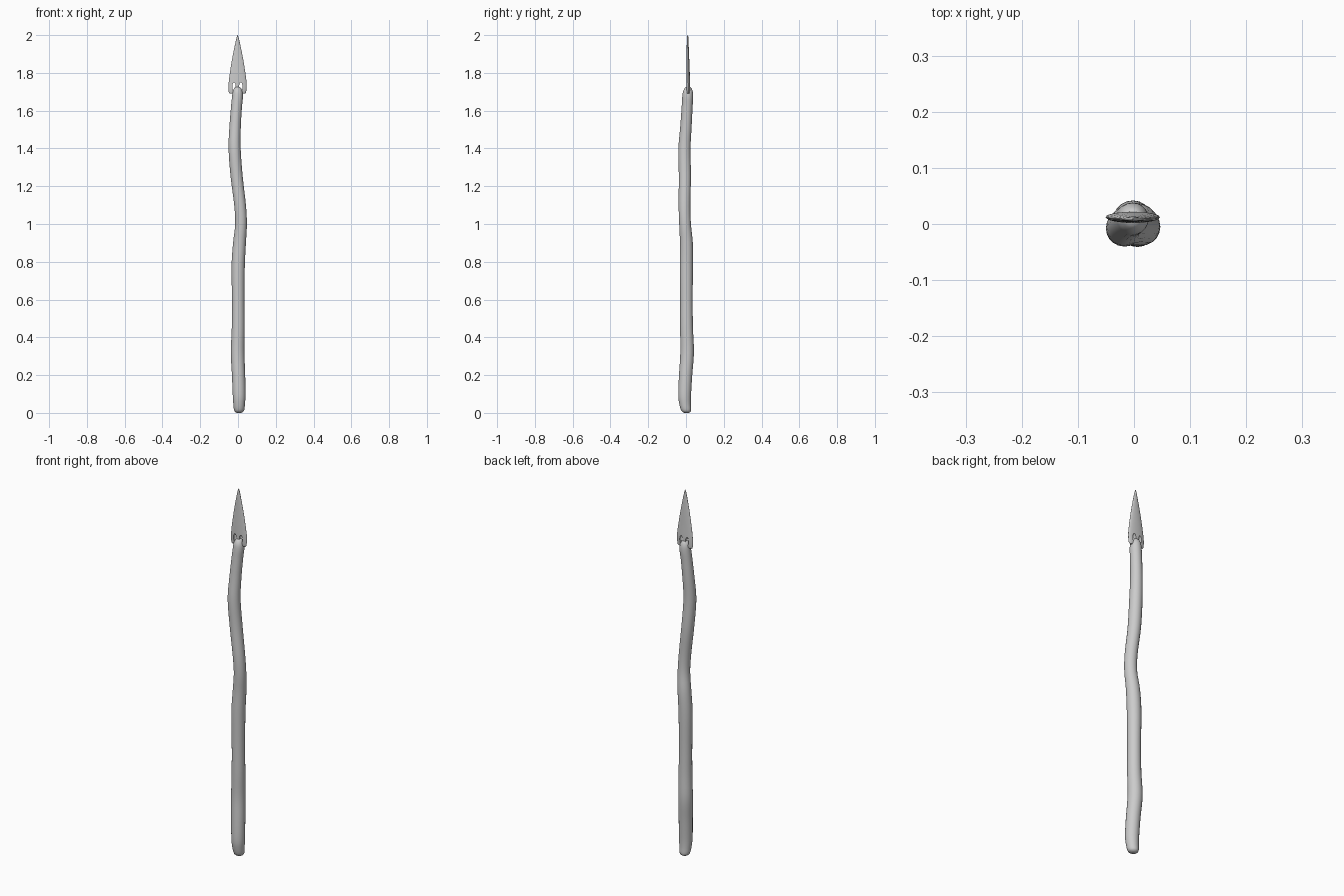
import bpy, bmesh, math

if "Cube" in bpy.data.objects:
    bpy.data.objects.remove(bpy.data.objects["Cube"])


def spline(rows, steps):
    """Catmull-Rom interpolation through rows of numbers."""
    out = []
    n = len(rows)
    for i in range(n - 1):
        a, b, c, d = rows[max(i - 1, 0)], rows[i], rows[i + 1], rows[min(i + 2, n - 1)]
        for s in range(steps):
            t = s / steps
            out.append([0.5 * (2 * q + (r - p) * t + (2 * p - 5 * q + 4 * r - u) * t * t
                        + (3 * q - p - 3 * r + u) * t ** 3) for p, q, r, u in zip(a, b, c, d)])
    out.append(list(rows[-1]))
    return out


def loft(name, rings, sides):
    """Skin elliptical rings given as (z, x, y, radius_x, radius_y)."""
    bm = bmesh.new()
    loops = []
    for z, x, y, rx, ry in rings:
        loops.append([bm.verts.new((x + rx * math.cos(2 * math.pi * k / sides),
                                    y + ry * math.sin(2 * math.pi * k / sides), z))
                      for k in range(sides)])
    for lo, hi in zip(loops, loops[1:]):
        for k in range(sides):
            j = (k + 1) % sides
            bm.faces.new((lo[k], lo[j], hi[j], hi[k]))
    bm.faces.new(loops[0][::-1])
    bm.faces.new(loops[-1])
    mesh = bpy.data.meshes.new(name)
    bm.to_mesh(mesh)
    bm.free()
    obj = bpy.data.objects.new(name, mesh)
    bpy.context.collection.objects.link(obj)
    return obj


def smooth(obj, angle):
    bpy.ops.object.select_all(action='DESELECT')
    obj.select_set(True)
    bpy.context.view_layer.objects.active = obj
    bpy.ops.object.shade_smooth_by_angle(angle=math.radians(angle))


# Crooked wooden shaft with rounded ends: (z, x, y, radius)
path = [(0.0, 0.006, 0.004, 0.012), (0.012, 0.006, 0.001, 0.026), (0.05, 0.006, -0.005, 0.031),
        (0.10, 0.006, -0.007, 0.034), (0.20, 0.003, -0.002, 0.035), (0.32, -0.002, 0.006, 0.036),
        (0.45, 0.001, 0.003, 0.034), (0.60, 0.001, 0.002, 0.033), (0.78, 0.001, 0.002, 0.035),
        (0.90, 0.008, 0.002, 0.034), (1.00, 0.016, -0.005, 0.031), (1.10, 0.011, -0.008, 0.031),
        (1.25, -0.007, -0.006, 0.032), (1.40, -0.018, -0.008, 0.032), (1.52, -0.015, 0.000, 0.030),
        (1.62, -0.008, 0.006, 0.029), (1.67, -0.003, 0.009, 0.029), (1.70, -0.002, 0.010, 0.026),
        (1.72, -0.002, 0.011, 0.017), (1.728, -0.002, 0.011, 0.005)]
shaft = loft("shaft", [(z, x, y, r, r) for z, x, y, r in spline(path, 4)], 20)
smooth(shaft, 60)

# Flat leaf-shaped spear head: (z, x, y, half width, half thickness)
blade = [(1.69, -0.003, 0.012, 0.040, 0.006), (1.70, -0.003, 0.012, 0.046, 0.009),
         (1.74, -0.002, 0.012, 0.048, 0.010), (1.80, -0.002, 0.011, 0.041, 0.009),
         (1.88, -0.002, 0.010, 0.028, 0.007), (1.95, -0.002, 0.009, 0.014, 0.005),
         (1.985, -0.002, 0.009, 0.006, 0.004), (2.0, -0.002, 0.009, 0.001, 0.001)]
head = loft("spear_head", spline(blade, 4), 24)

# Two lashing holes either side of the centre tang
for side in (-1, 1):
    bpy.ops.mesh.primitive_cylinder_add(vertices=16, radius=1, depth=2,
                                        location=(-0.003 + side * 0.018, 0.012, 1.727),
                                        rotation=(math.pi / 2, 0, 0))
    cutter = bpy.context.object
    cutter.name = "hole_cutter"
    cutter.scale = (0.009, 0.023, 0.05)
    mod = head.modifiers.new("lashing_hole", 'BOOLEAN')
    mod.object = cutter
    mod.solver = 'EXACT'
    bpy.context.view_layer.objects.active = head
    bpy.ops.object.modifier_apply(modifier=mod.name)
    bpy.data.objects.remove(cutter, do_unlink=True)
smooth(head, 40)
